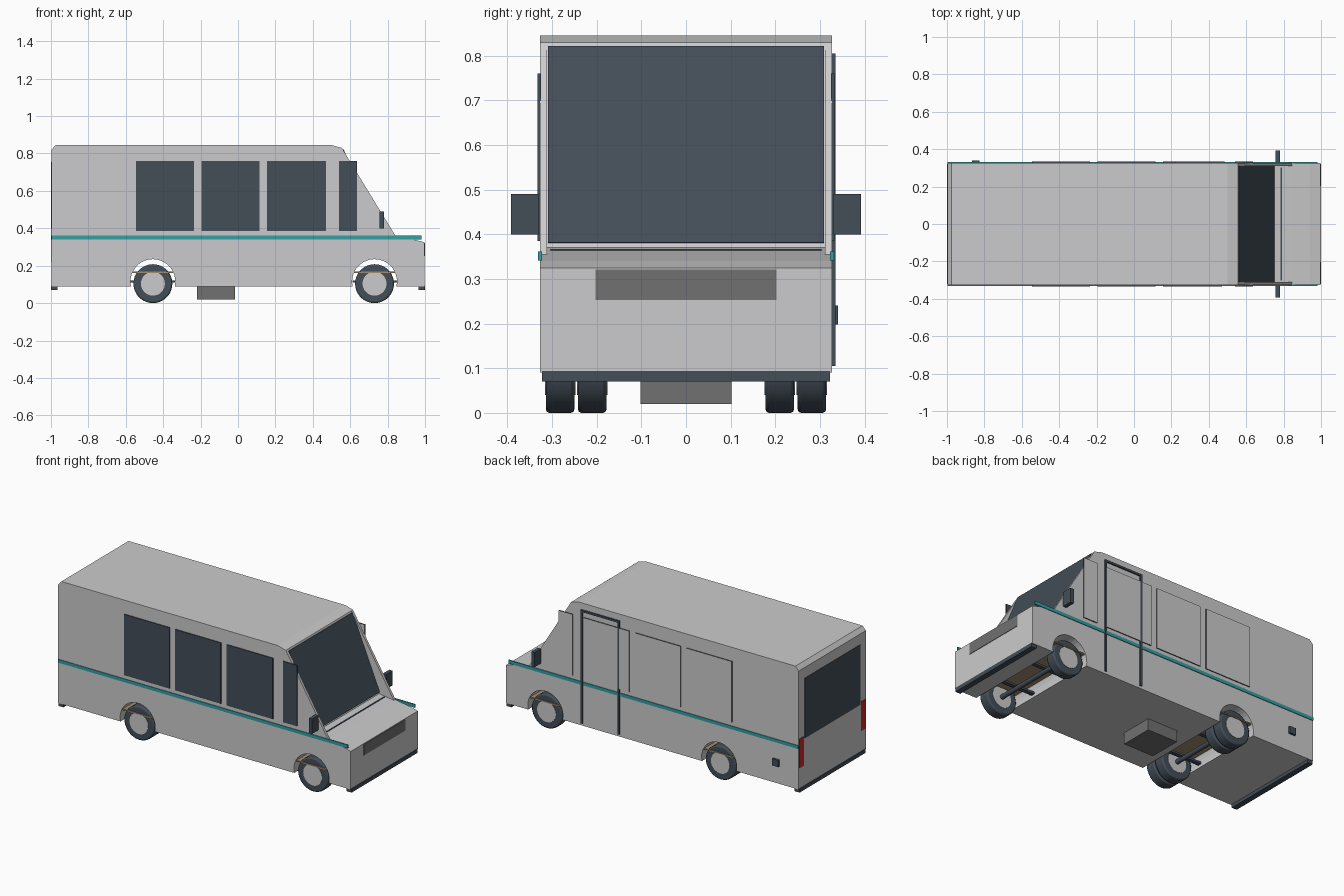
import bpy, bmesh, math

if "Cube" in bpy.data.objects:
    bpy.data.objects.remove(bpy.data.objects["Cube"], do_unlink=True)


def material(name, r, g, b):
    m = bpy.data.materials.new(name)
    m.use_nodes = True
    m.diffuse_color = (r, g, b, 1)
    m.node_tree.nodes["Principled BSDF"].inputs["Base Color"].default_value = (r, g, b, 1)
    return m


PAINT = material("light grey paint", 0.6, 0.6, 0.61)
DARK = material("dark slate", 0.056, 0.075, 0.096)
TEAL = material("teal", 0.035, 0.35, 0.37)
GREY = material("mid grey", 0.165, 0.165, 0.165)
TAN = material("tan", 0.38, 0.27, 0.16)
RED = material("red", 0.6, 0.02, 0.02)


def prism(name, outline, y0, y1, mat):
    """Extrude a closed x-z outline from y0 to y1."""
    bm = bmesh.new()
    face = bm.faces.new([bm.verts.new((x, y0, z)) for x, z in outline])
    ext = bmesh.ops.extrude_face_region(bm, geom=[face])
    moved = [v for v in ext["geom"] if isinstance(v, bmesh.types.BMVert)]
    bmesh.ops.translate(bm, verts=moved, vec=(0, y1 - y0, 0))
    bmesh.ops.recalc_face_normals(bm, faces=bm.faces[:])
    me = bpy.data.meshes.new(name)
    bm.to_mesh(me)
    bm.free()
    me.materials.append(mat)
    ob = bpy.data.objects.new(name, me)
    bpy.context.collection.objects.link(ob)
    return ob


def box(name, xs, ys, zs, mat):
    (x0, x1), (z0, z1) = xs, zs
    return prism(name, [(x0, z0), (x1, z0), (x1, z1), (x0, z1)], ys[0], ys[1], mat)


def cylinder(name, x, z, radius, y0, y1, mat, bevel=0):
    bpy.ops.mesh.primitive_cylinder_add(vertices=36, radius=radius, depth=y1 - y0,
                                        location=(x, (y0 + y1) / 2, z),
                                        rotation=(math.pi / 2, 0, 0))
    ob = bpy.context.object
    ob.name = name
    ob.data.materials.append(mat)
    bpy.ops.object.shade_smooth_by_angle(angle=math.radians(30))
    if bevel:
        mod = ob.modifiers.new("soft shoulder", "BEVEL")
        mod.width = bevel
        mod.segments = 2
    return ob


HALF = 0.327       # half width of the body
END = 0.997        # half length of the body
FLOOR = 0.09
AXLES = {"rear": -0.455, "front": 0.73}
SIDES = {"left": 1, "right": -1}


def span(side, a, b):
    return tuple(sorted((side * a, side * b)))


# Body: side outline with wheel tunnels cut into the lower edge
def arch(x):
    angles = [math.radians(192 - 204 * i / 20) for i in range(21)]
    return [(x + 0.12 * math.cos(a), 0.115 + 0.12 * math.sin(a)) for a in angles]


outline = [(-END, FLOOR)] + arch(AXLES["rear"]) + arch(AXLES["front"])
outline += [(END, FLOOR), (END, 0.325), (0.94, 0.34), (0.84, 0.356), (0.745, 0.37),
            (0.555, 0.83), (0.5, 0.845), (-0.975, 0.845), (-END, 0.82)]
prism("body", outline, -HALF, HALF, PAINT)

# Windscreen plate and the side pillars in front of it
prism("windscreen", [(0.56, 0.82), (0.745, 0.38), (0.75, 0.382), (0.565, 0.822)],
      -0.309, 0.309, DARK)
for label, s in SIDES.items():
    prism(label + "_windscreen_pillar", [(0.555, 0.83), (0.745, 0.37), (0.845, 0.355)],
          *span(s, 0.311, HALF), PAINT)

# Side windows: glazed on the right, blanked panels with dark edges on the left
for i, xs in enumerate([(-0.545, -0.235), (-0.195, 0.115), (0.155, 0.47), (0.54, 0.635)]):
    box(f"right_window_{i + 1}", xs, span(-1, HALF - 0.002, HALF + 0.006), (0.385, 0.76), DARK)
    panel = box(f"left_panel_{i + 1}", xs, span(1, HALF - 0.002, HALF + 0.006),
                (0.385, 0.76), DARK)
    panel.data.materials.append(PAINT)
    for face in panel.data.polygons:
        if abs(face.normal.y) > 0.9:
            face.material_index = 1

# Entry door outline on the left
door_y = (HALF - 0.002, HALF + 0.008)
for label, x in (("rear", 0.222), ("front", 0.472)):
    box(f"door_{label}_edge", (x, x + 0.012), door_y, (0.105, 0.805), DARK)
box("door_top_edge", (0.222, 0.484), door_y, (0.793, 0.805), DARK)

# Stripes, mirrors and tail lamps
for label, s in SIDES.items():
    box(label + "_stripe", (-END, 0.98), span(s, HALF - 0.004, HALF + 0.004), (0.341, 0.361), TEAL)
    box(label + "_mirror", (0.757, 0.78), span(s, HALF + 0.003, 0.392), (0.4, 0.49), DARK)
    box(label + "_tail_lamp", (-1, -0.99), span(s, 0.278, 0.322), (0.22, 0.4), RED)

# End details
box("rear_window", (-1, -0.99), (-0.27, 0.27), (0.385, 0.755), DARK)
box("grille", (0.99, 1), (-0.203, 0.203), (0.253, 0.321), GREY)
box("bonnet_gap", (0.782, 0.79), (-0.303, 0.303), (0.358, 0.367), DARK)
box("front_bumper", (0.965, 1), (-0.322, 0.322), (0.07, 0.094), DARK)
box("rear_bumper", (-1, -0.965), (-0.322, 0.322), (0.07, 0.094), DARK)
box("fuel_cap", (-0.867, -0.825), (HALF - 0.002, 0.34), (0.198, 0.24), DARK)
box("underfloor_tank", (-0.22, -0.015), (-0.102, 0.102), (0.02, FLOOR), GREY)

# Running gear
for axle, x in AXLES.items():
    box(axle + "_tunnel_plate", (x - 0.115, x + 0.115), (-0.32, 0.32), (0.161, 0.168), TAN)
    cylinder(axle + "_axle", x, 0.104, 0.014, -0.25, 0.25, DARK)
    for label, s in SIDES.items():
        name = f"{label}_{axle}"
        box(name + "_spring", (x - 0.119, x + 0.119), span(s, 0.115, 0.14), (0.109, 0.122), DARK)
        tyres = [("outer", 0.25, 0.314)]
        if axle == "rear":
            tyres.append(("inner", 0.178, 0.242))
        for place, a, b in tyres:
            cylinder(f"{name}_{place}_tyre", x, 0.104, 0.104, *span(s, a, b), DARK, 0.008)
            cylinder(f"{name}_{place}_rim", x, 0.104, 0.064, *span(s, a - 0.002, b + 0.002), PAINT)
